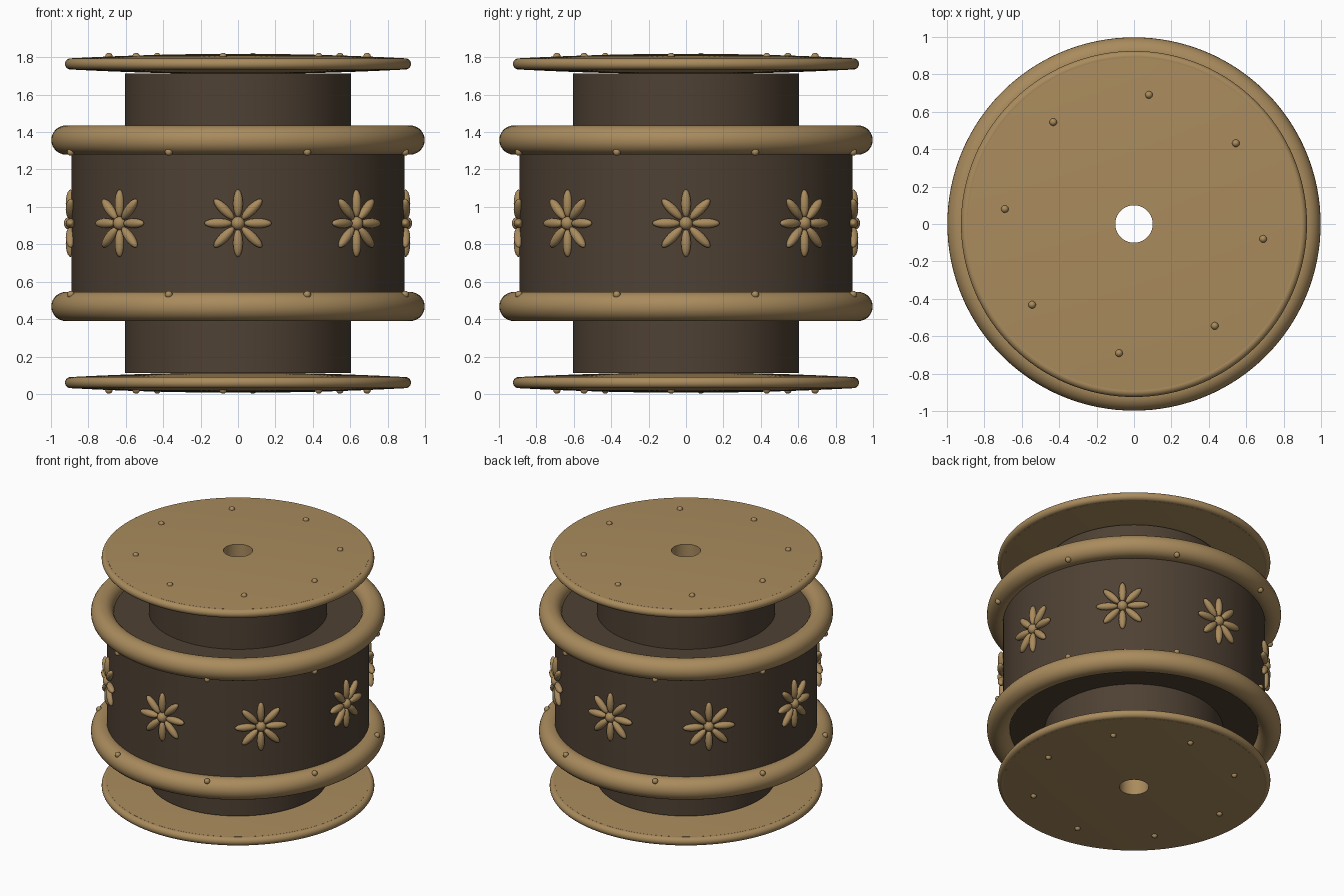
import bpy, bmesh
from math import sin, cos, pi, radians
from mathutils import Matrix, Vector

cube = bpy.data.objects.get("Cube")
if cube:
    bpy.data.objects.remove(cube)

MID = 0.9125          # height of the mirror plane
SEGMENTS = 128


def material(name, rgb):
    mat = bpy.data.materials.new(name)
    mat.use_nodes = True
    colour = (*rgb, 1)
    mat.diffuse_color = colour
    mat.node_tree.nodes["Principled BSDF"].inputs["Base Color"].default_value = colour
    return mat


brass = material("brass", (0.40, 0.26, 0.11))
dark = material("dark_bronze", (0.078, 0.053, 0.034))


def finish(name, bm, mat):
    bmesh.ops.recalc_face_normals(bm, faces=bm.faces)
    mesh = bpy.data.meshes.new(name)
    bm.to_mesh(mesh)
    bm.free()
    mesh.materials.append(mat)
    obj = bpy.data.objects.new(name, mesh)
    bpy.context.collection.objects.link(obj)
    bpy.ops.object.select_all(action="DESELECT")
    obj.select_set(True)
    bpy.context.view_layer.objects.active = obj
    bpy.ops.object.shade_smooth_by_angle(angle=radians(35))
    return obj


def lathe(name, profile, mat):
    """Spin a closed (radius, height) section around z."""
    bm = bmesh.new()
    rings = []
    for i in range(SEGMENTS):
        a = 2 * pi * i / SEGMENTS
        rings.append([bm.verts.new((r * cos(a), r * sin(a), z)) for r, z in profile])
    n = len(profile)
    for i, ring in enumerate(rings):
        nxt = rings[(i + 1) % SEGMENTS]
        for j in range(n):
            k = (j + 1) % n
            bm.faces.new((ring[j], nxt[j], nxt[k], ring[k]))
    return finish(name, bm, mat)


def tube(name, inner, outer, low, high, mat):
    return lathe(name, [(inner, low), (outer, low), (outer, high), (inner, high)], mat)


def torus(name, major, minor, z, mat, steps=28):
    angles = [2 * pi * i / steps for i in range(steps)]
    return lathe(name, [(major + minor * cos(a), z + minor * sin(a)) for a in angles], mat)


def ellipsoid(bm, matrix):
    bmesh.ops.create_uvsphere(bm, u_segments=16, v_segments=10, radius=1, matrix=matrix)


def rivets(name, radius, z, start):
    bm = bmesh.new()
    for i in range(8):
        a = radians(start + 45 * i)
        spot = Vector((radius * cos(a), radius * sin(a), z))
        ellipsoid(bm, Matrix.Translation(spot) @ Matrix.Scale(0.02, 4))
    return finish(name, bm, brass)


# Central spool, wide drum and the bore through the middle
tube("core", 0.108, 0.605, 0.112, 1.713, dark)
tube("drum", 0.58, 0.89, 0.465, 1.36, dark)
tube("bore_sleeve", 0.1, 0.11, 0.008, 1.817, brass)


# End plates and bands, mirrored about the middle
def bulge(r):
    return 0.03 + 0.024 * (1 - (r / 0.89) ** 2)


radii = [0.1 + 0.79 * i / 10 for i in range(11)]
for side, end in ((-1, "bottom"), (1, "top")):
    plate_z = MID + side * 0.852
    band_z = MID + side * 0.445
    section = [(r, plate_z + bulge(r)) for r in radii]
    section += [(r, plate_z - bulge(r)) for r in reversed(radii)]
    lathe(end + "_plate", section, brass)
    torus(end + "_plate_rim", 0.895, 0.03, plate_z, brass)
    rivets(end + "_plate_rivets", 0.695, plate_z + side * bulge(0.695), 38.4)
    torus(end + "_band", 0.92, 0.078, band_z, brass)
    rivets(end + "_band_rivets", 0.967, band_z - side * 0.064, 22.5)

# Eight-petalled flowers around the drum
for i in range(8):
    bm = bmesh.new()
    turn = Matrix.Rotation(i * pi / 4, 4, "Z")
    place = turn @ Matrix.Translation((0, -0.895, MID))
    for p in range(8):
        spin = Matrix.Rotation(p * pi / 4, 4, "Y")
        petal = Matrix.Translation((0, 0, 0.106)) @ Matrix.Diagonal((0.026, 0.026, 0.074, 1))
        ellipsoid(bm, place @ spin @ petal)
    ellipsoid(bm, place @ Matrix.Diagonal((0.036, 0.036, 0.036, 1)))
    finish("flower_%d" % (i + 1), bm, brass)
